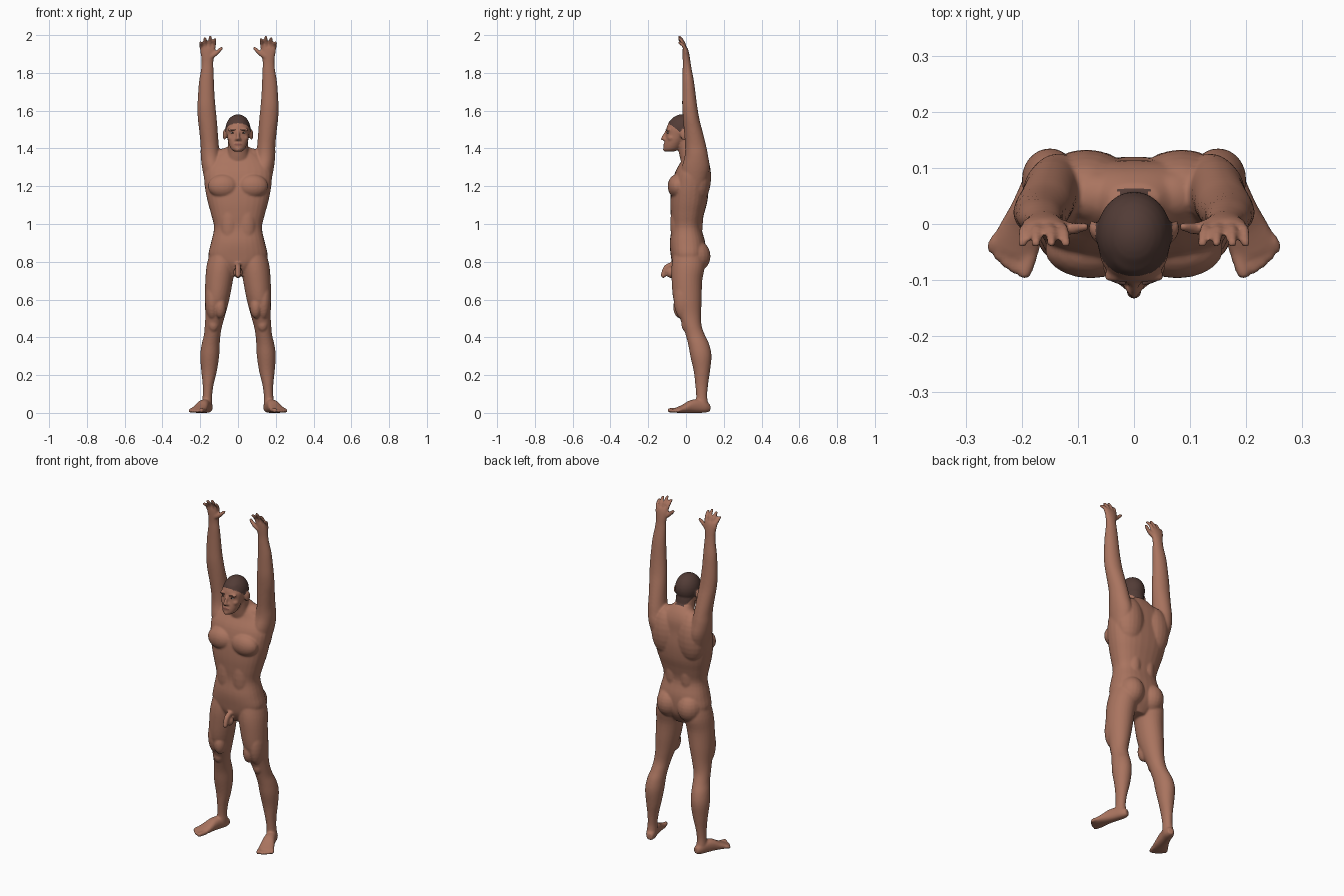
import bpy, bmesh, math
from mathutils import Matrix, Vector


def material(name, rgb):
    m = bpy.data.materials.new(name)
    m.diffuse_color = (*rgb, 1)
    return m


SKIN = material("skin", (0.40, 0.175, 0.115))
HAIR = material("dark hair", (0.085, 0.045, 0.037))
LIP = material("lips", (0.25, 0.09, 0.07))
WHITE = material("eye white", (0.5, 0.42, 0.38))
IRIS = material("iris", (0.03, 0.02, 0.015))


def spline(rows, steps=4):
    """Catmull-Rom interpolation through rows of numbers."""
    out = []
    for i in range(len(rows) - 1):
        a, b, c, d = (rows[max(i - 1, 0)], rows[i], rows[i + 1], rows[min(i + 2, len(rows) - 1)])
        for k in range(steps):
            t = k / steps
            out.append([q + 0.5 * t * (r - p + t * (2 * p - 5 * q + 4 * r - s + t * (3 * (q - r) + s - p)))
                        for p, q, r, s in zip(a, b, c, d)])
    return out + [list(rows[-1])]


def skin(bm, rings):
    """Join rings of points into a closed tube with outward faces."""
    n, mid = len(rings[0]), len(rings) // 2
    a, b = rings[mid - 1], rings[mid]
    centre = sum(a, Vector()) / n
    if (a[1] - a[0]).cross(b[0] - a[0]).dot(a[0] - centre) < 0:
        rings = rings[::-1]
    vs = [[bm.verts.new(p) for p in ring] for ring in rings]
    for a, b in zip(vs, vs[1:]):
        for i in range(n):
            j = (i + 1) % n
            bm.faces.new((a[i], a[j], b[j], b[i]))
    bm.faces.new(vs[0][::-1])
    bm.faces.new(vs[-1])


def oval(rx, ry, n, power=2.0):
    pts = []
    for i in range(n):
        c, s = math.cos(2 * math.pi * i / n), math.sin(2 * math.pi * i / n)
        pts.append(Vector((math.copysign(abs(c) ** (2 / power), c) * rx,
                           math.copysign(abs(s) ** (2 / power), s) * ry, 0)))
    return pts


def loft(bm, rows, mat=Matrix(), power=2.0):
    """Closed skin over (x, y, z, rx, ry) rings."""
    skin(bm, [[mat @ (Vector((x, y, z)) + p) for p in oval(rx, ry, 28, power)]
              for x, y, z, rx, ry in spline(rows)])


def ball(bm, c, r, mat=Matrix(), rot=Matrix(), n=20):
    m = mat @ Matrix.Translation(c) @ rot @ Matrix.Diagonal((*r, 1))
    angles = [math.pi * (0.03 + 0.94 * i / 12) for i in range(13)]
    skin(bm, [[m @ (p + Vector((0, 0, -math.cos(a)))) for p in oval(math.sin(a), math.sin(a), n)]
              for a in angles])


def limb(bm, pts, r0, r1, mat=Matrix()):
    """Round-ended tube along a bent path, for fingers and toes."""
    path = [Vector(p) for p in spline(pts)]
    last = len(path) - 1
    rings = []
    for i, p in enumerate(path):
        q = (path[min(i + 1, last)] - path[max(i - 1, 0)]).to_track_quat('Z', 'Y')
        r = r0 + (r1 - r0) * i / last
        rings.append([mat @ (p + q @ o) for o in oval(r, r, 12)])
    skin(bm, rings)
    ball(bm, path[0], (r0,) * 3, mat, n=12)
    ball(bm, path[-1], (r1,) * 3, mat, n=12)


def finish(name, bm, mats):
    me = bpy.data.meshes.new(name)
    bm.to_mesh(me)
    bm.free()
    for m in mats:
        me.materials.append(m)
    for p in me.polygons:
        p.use_smooth = True
    ob = bpy.data.objects.new(name, me)
    bpy.context.collection.objects.link(ob)
    return ob


bm = bmesh.new()

# torso
loft(bm, [(0, .01, .725, .05, .05), (0, .012, .78, .12, .082), (0, .012, .83, .156, .092),
          (0, .008, .90, .143, .094), (0, .003, .98, .127, .080), (0, .007, 1.05, .142, .088),
          (0, .015, 1.12, .161, .098), (0, .022, 1.20, .176, .098), (0, .03, 1.28, .178, .085),
          (0, .045, 1.34, .145, .066), (0, .045, 1.385, .085, .05), (0, .04, 1.42, .045, .03)], power=2.4)
# neck
loft(bm, [(0, .04, 1.28, .07, .05), (0, .025, 1.34, .062, .054), (0, .012, 1.39, .055, .052),
          (0, 0, 1.46, .053, .052)])
# skull and face
ball(bm, (0, -.02, 1.50), (.067, .078, .081), n=28)
loft(bm, [(0, -.088, 1.383, .018, .022), (0, -.077, 1.396, .036, .042), (0, -.063, 1.43, .051, .051),
          (0, -.05, 1.47, .059, .056), (0, -.045, 1.51, .061, .058), (0, -.04, 1.55, .045, .045)])
# nose, lips, chin
limb(bm, [(0, -.102, 1.492), (0, -.115, 1.47), (0, -.124, 1.451)], .007, .0095)
ball(bm, (0, -.112, 1.421), (.021, .009, .008))
ball(bm, (0, -.110, 1.395), (.016, .012, .012))
# groin
limb(bm, [(0, -.07, .785), (0, -.105, .768), (0, -.12, .728)], .016, .014)
ball(bm, (0, -.082, .742), (.025, .022, .028))

for s in (1, -1):
    side = Matrix.Diagonal((s, 1, 1, 1))
    # brow, cheek, nostril, ear
    ball(bm, (.03, -.093, 1.499), (.026, .012, .008), side)
    ball(bm, (.036, -.078, 1.455), (.02, .02, .016), side)
    ball(bm, (.01, -.113, 1.449), (.008, .009, .007), side)
    ball(bm, (.071, -.012, 1.473), (.009, .019, .029), side, Matrix.Rotation(-.25, 4, 'Z'))
    # chest, back, flank, belly and buttock masses
    ball(bm, (.077, -.045, 1.20), (.082, .052, .064), side)
    ball(bm, (.085, .066, 1.25), (.085, .067, .14), side)
    ball(bm, (.045, .035, 1.02), (.048, .055, .17), side)
    ball(bm, (.045, -.035, 1.0), (.055, .048, .15), side)
    ball(bm, (.067, .05, .83), (.072, .08, .085), side)
    # trapezius
    ball(bm, (.075, .05, 1.36), (.06, .045, .04), side, Matrix.Rotation(.4, 4, 'Y'))
    # raised arm
    loft(bm, [(.125, .035, 1.16, .035, .05), (.133, .05, 1.28, .054, .074), (.145, .055, 1.36, .052, .062),
              (.150, .050, 1.42, .048, .055), (.157, .037, 1.50, .049, .048), (.163, .027, 1.56, .050, .043),
              (.167, .020, 1.62, .048, .040), (.168, .016, 1.68, .044, .036), (.167, .012, 1.75, .040, .031),
              (.163, .007, 1.81, .034, .025), (.162, .004, 1.85, .031, .021), (.161, .001, 1.885, .034, .019),
              (.162, -.002, 1.915, .039, .016), (.163, -.005, 1.935, .036, .012)], side)
    # fingers and thumb
    for x0, x1, z1 in ((.132, .122, 1.977), (.152, .147, 1.99), (.172, .175, 1.982), (.19, .199, 1.96)):
        limb(bm, [(x0, -.004, 1.92), ((x0 + x1) / 2 + (x1 - x0) * .2, -.012, (1.925 + z1) / 2),
                  (x1, -.034, z1)], .0105, .0085, side)
    limb(bm, [(.145, -.002, 1.885), (.115, -.008, 1.905), (.088, -.005, 1.93)], .016, .0085, side)
    # leg
    loft(bm, [(.078, .015, .86, .068, .078), (.090, .012, .78, .076, .088), (.100, .005, .70, .073, .081),
              (.111, .008, .60, .065, .075), (.120, .020, .52, .053, .060), (.130, .033, .46, .046, .050),
              (.137, .050, .41, .044, .051), (.145, .068, .36, .048, .056), (.150, .079, .30, .050, .056),
              (.153, .084, .22, .041, .043), (.158, .083, .15, .029, .034), (.162, .083, .09, .025, .029),
              (.163, .085, .05, .027, .032), (.163, .088, .014, .024, .028)], side)
    # kneecap, inner and outer thigh muscle
    ball(bm, (.13, -.002, .47), (.028, .022, .04), side)
    ball(bm, (.095, -.03, .56), (.032, .038, .06), side)
    ball(bm, (.135, -.01, .60), (.04, .055, .11), side)
    # foot, built along its own turned-out axis
    foot = side @ Matrix(((.94, 0, .33, .155), (.33, 0, -.94, .115), (0, 1, 0, 0), (0, 0, 0, 1)))
    loft(bm, [(0, .026, -.012, .016, .018), (0, .032, .015, .027, .031), (0, .036, .06, .030, .036),
              (0, .033, .10, .034, .033), (.001, .023, .135, .040, .023), (.002, .016, .165, .043, .016),
              (.003, .013, .182, .037, .012)], foot, 2.3)
    for i, end in enumerate((.203, .204, .199, .192, .182)):
        x = -.029 + i * .0165 + (0 if i == 0 else .004)
        r = .0135 if i == 0 else .010
        limb(bm, [(x * .85, .016, .155), (x, .015, .17), (x, r, end)], r, r * .95, foot)

body = finish("body", bm, [SKIN, HAIR, LIP])

# fuse all masses into one smooth skin
rm = body.modifiers.new("fuse", 'REMESH')
rm.mode = 'VOXEL'
rm.voxel_size = 0.0055
rm.use_smooth_shade = True
sm = body.modifiers.new("soften", 'SMOOTH')
sm.factor = 0.5
sm.iterations = 5
bpy.context.view_layer.objects.active = body
body.select_set(True)
for m in ("fuse", "soften"):
    bpy.ops.object.modifier_apply(modifier=m)

# hair cap and lips by position
for p in body.data.polygons:
    x, y, z = p.center
    p.use_smooth = True
    p.material_index = 0
    if abs(x) < .0685 and 1.42 < z < 1.6 and z > 1.532 - .75 * (y + .09) and y < .065:
        p.material_index = 1
    elif y < -.105 and abs(x) < .021 and abs(z - 1.421) < .007 * (1 - (x / .024) ** 2):
        p.material_index = 2

# eyes and eyebrows
for s, tag in ((1, "left"), (-1, "right")):
    side = Matrix.Diagonal((s, 1, 1, 1))
    for name, mat, c, r, a in (("eye", WHITE, (.029, -.092, 1.483), (.011, .009, .005), 0),
                               ("iris", IRIS, (.028, -.098, 1.483), (.0045, .004, .0045), 0),
                               ("eyebrow", HAIR, (.031, -.1005, 1.4985), (.018, .005, .003), .35)):
        eb = bmesh.new()
        ball(eb, c, r, side, Matrix.Rotation(a, 4, 'Z'))
        finish(f"{tag}_{name}", eb, [mat])
